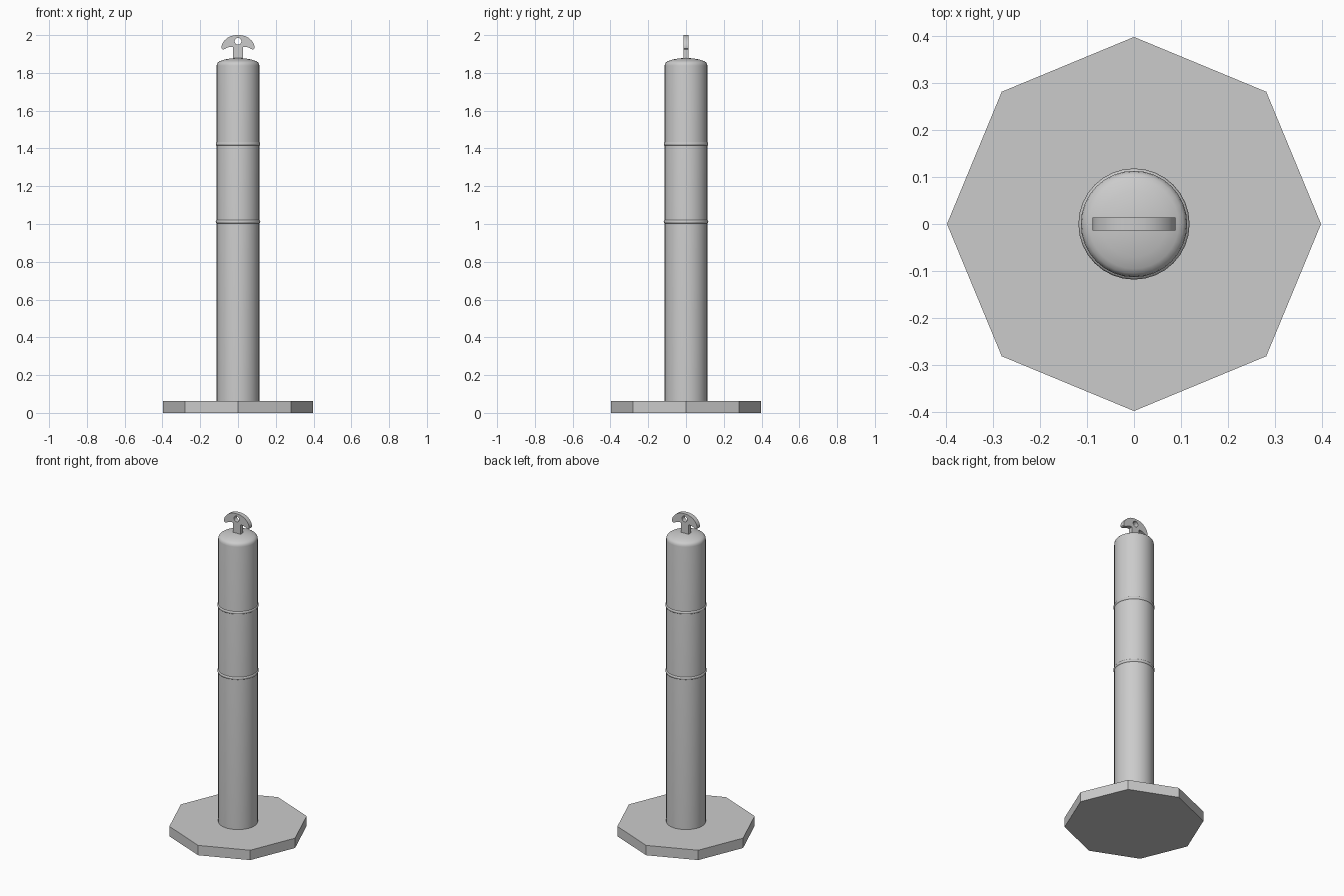
import bpy, bmesh
from math import sin, cos, pi, radians

if "Cube" in bpy.data.objects:
    bpy.data.objects.remove(bpy.data.objects["Cube"])


def lathe(name, profile, sides, closed=False):
    """Spin an (r, z) profile around z."""
    bm = bmesh.new()
    verts = [bm.verts.new((r, 0, z)) for r, z in profile]
    pairs = list(zip(verts, verts[1:] + verts[:1])) if closed else list(zip(verts, verts[1:]))
    edges = [bm.edges.new(p) for p in pairs]
    bmesh.ops.spin(bm, geom=verts + edges, cent=(0, 0, 0), axis=(0, 0, 1),
                   angle=2 * pi, steps=sides, use_duplicate=False)
    bmesh.ops.remove_doubles(bm, verts=bm.verts, dist=1e-5)
    bmesh.ops.recalc_face_normals(bm, faces=bm.faces)
    mesh = bpy.data.meshes.new(name)
    bm.to_mesh(mesh)
    bm.free()
    obj = bpy.data.objects.new(name, mesh)
    bpy.context.collection.objects.link(obj)
    return obj


def select(obj):
    bpy.ops.object.select_all(action='DESELECT')
    obj.select_set(True)
    bpy.context.view_layer.objects.active = obj


def smooth(obj, angle=35):
    select(obj)
    bpy.ops.object.shade_smooth_by_angle(angle=radians(angle))


# Heavy octagonal base, corners on the axes
bpy.ops.mesh.primitive_cylinder_add(vertices=8, radius=0.397, depth=0.062, location=(0, 0, 0.031))
base = bpy.context.object
base.name = "octagonal_base"

# Post with a rounded shoulder and shallow domed cap
post = lathe("post", [(0, 0.05), (0.113, 0.05), (0.113, 1.838), (0.111, 1.849), (0.105, 1.857),
                      (0.095, 1.863), (0.07, 1.871), (0.035, 1.877), (0, 1.879)], 32)
smooth(post)

# Two raised bead rings
for name, z in (("lower_ring", 1.012), ("upper_ring", 1.424)):
    section = [(0.109 + 0.009 * cos(i * pi / 4), z + 0.010 * sin(i * pi / 4)) for i in range(8)]
    smooth(lathe(name, section, 32, closed=True), 50)

# Flat anchor-shaped handle with a round hole, cut from a filled curve
half = [(0.026, 1.86), (0.026, 1.938), (0.042, 1.938), (0.058, 1.933), (0.070, 1.926),
        (0.080, 1.924), (0.087, 1.929), (0.088, 1.939), (0.083, 1.955), (0.073, 1.970),
        (0.058, 1.984), (0.040, 1.994), (0.020, 1.999)]
outline = half + [(0, 2.0)] + [(-x, z) for x, z in reversed(half)]
hole = [(0.018 * cos(i * pi / 8), 1.967 + 0.018 * sin(i * pi / 8)) for i in range(16)]
curve = bpy.data.curves.new("handle", 'CURVE')
curve.dimensions = '2D'
curve.fill_mode = 'BOTH'
curve.extrude = 0.014
for loop in (outline, hole):
    spline = curve.splines.new('POLY')
    spline.points.add(len(loop) - 1)
    for p, (x, z) in zip(spline.points, loop):
        p.co = (x, z, 0, 1)
    spline.use_cyclic_u = True
handle = bpy.data.objects.new("handle", curve)
bpy.context.collection.objects.link(handle)
handle.rotation_euler = (pi / 2, 0, 0)
select(handle)
bpy.ops.object.convert(target='MESH')
handle = bpy.context.object
bm = bmesh.new()
bm.from_mesh(handle.data)
bmesh.ops.remove_doubles(bm, verts=bm.verts, dist=1e-5)
bmesh.ops.recalc_face_normals(bm, faces=bm.faces)
bm.to_mesh(handle.data)
bm.free()
smooth(handle, 40)
